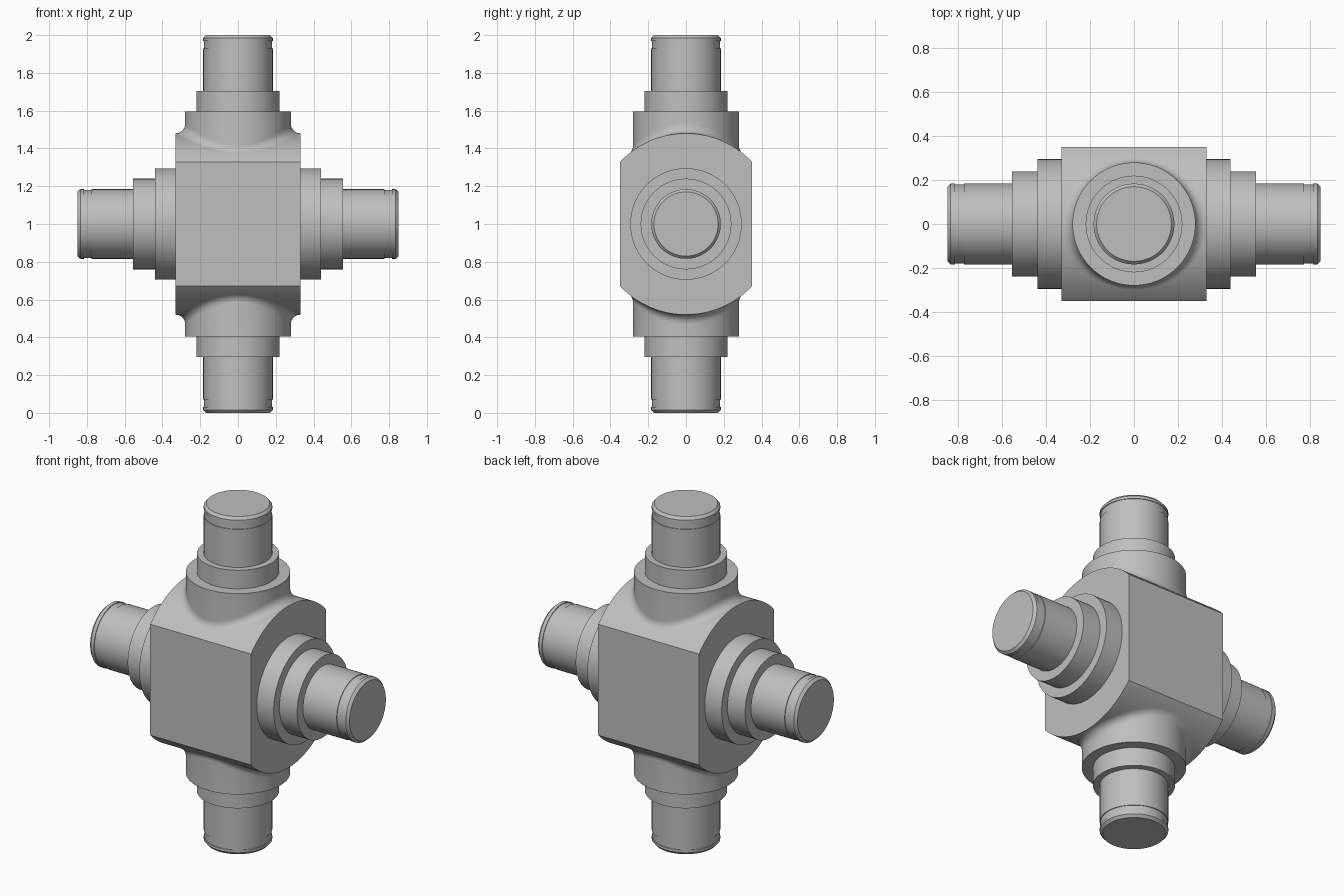
import bpy, bmesh, math
from mathutils import Vector, Matrix

cube = bpy.data.objects.get("Cube")
if cube:
    bpy.data.objects.remove(cube, do_unlink=True)

SEG = 96
CENTRE = Matrix.Translation((0, 0, 1))
BODY_R, BODY_Y, BODY_X = 0.48, 0.35, 0.33
COLLAR_R, FILLET = 0.28, 0.05

steel = bpy.data.materials.new("plain_grey_steel")
steel.use_nodes = True
colour = (0.52, 0.52, 0.52, 1)
steel.diffuse_color = colour
steel.node_tree.nodes["Principled BSDF"].inputs["Base Color"].default_value = colour


def finish(name, bm, matrix):
    """Turn the bmesh into a smooth shaded object with sharp steps."""
    bmesh.ops.recalc_face_normals(bm, faces=bm.faces)
    mesh = bpy.data.meshes.new(name)
    bm.to_mesh(mesh)
    bm.free()
    mesh.transform(matrix)
    mesh.materials.append(steel)
    obj = bpy.data.objects.new(name, mesh)
    bpy.context.collection.objects.link(obj)
    bpy.ops.object.select_all(action='DESELECT')
    obj.select_set(True)
    bpy.context.view_layer.objects.active = obj
    bpy.ops.object.shade_smooth_by_angle(angle=math.radians(28))


def loft(name, rings, matrix):
    """Skin a stack of rings and cap both ends."""
    bm = bmesh.new()
    loops = [[bm.verts.new(p) for p in ring] for ring in rings]
    for low, high in zip(loops, loops[1:]):
        for i in range(len(low)):
            j = (i + 1) % len(low)
            bm.faces.new((low[i], low[j], high[j], high[i]))
    bm.faces.new(loops[0])
    bm.faces.new(loops[-1])
    finish(name, bm, matrix)


def spoke(i):
    a = math.tau * i / SEG
    return Vector((math.cos(a), math.sin(a), 0))


def lathe_rings(profile):
    return [[spoke(i) * r + Vector((0, 0, z)) for i in range(SEG)] for r, z in profile]


def journal(shoulder, groove, lip, end):
    """Bearing pin with a retaining groove and a chamfered tip."""
    return [(0.184, shoulder), (0.184, groove), (0.18, groove), (0.18, lip),
            (0.184, lip), (0.184, end - 0.015), (0.17, end)]


def fillet_rings(steps=10):
    """Rolling-ball blend from the round body up to the collar."""
    rings = [[] for _ in range(steps + 1)]
    for i in range(SEG):
        out = spoke(i)
        ball = out * (COLLAR_R + FILLET)
        ball.z = math.sqrt((BODY_R + FILLET) ** 2 - ball.y ** 2)
        to_body = -Vector((0, ball.y, ball.z)).normalized()
        for k in range(steps + 1):
            rings[k].append(ball + to_body.slerp(-out, k / steps) * FILLET)
    return rings


# Body: round bar along x with flat front and back
a0 = math.acos(BODY_Y / BODY_R)
arc = [a0 + (math.pi - 2 * a0) * k / 48 for k in range(49)]
section = [(BODY_R * math.cos(a), BODY_R * math.sin(a))
           for a in arc + [b + math.pi for b in arc]]
loft("body", [[(x, y, z) for y, z in section] for x in (-BODY_X, BODY_X)], CENTRE)

# Upper and lower trunnions with blended collars
upright = [(COLLAR_R, 0.595), (0.22, 0.595), (0.22, 0.705)] + journal(0.705, 0.93, 0.97, 1.0)
for name, turn in (("upper_trunnion", 0), ("lower_trunnion", math.pi)):
    loft(name, fillet_rings() + lathe_rings(upright),
         CENTRE @ Matrix.Rotation(turn, 4, 'X'))

# Left and right trunnions with two plain steps
sideways = [(0.295, 0.3), (0.295, 0.44), (0.24, 0.44), (0.24, 0.555)] \
    + journal(0.555, 0.775, 0.815, 0.85)
for name, side in (("left_trunnion", 1), ("right_trunnion", -1)):
    loft(name, lathe_rings(sideways),
         CENTRE @ Matrix.Rotation(side * math.pi / 2, 4, 'Y'))
